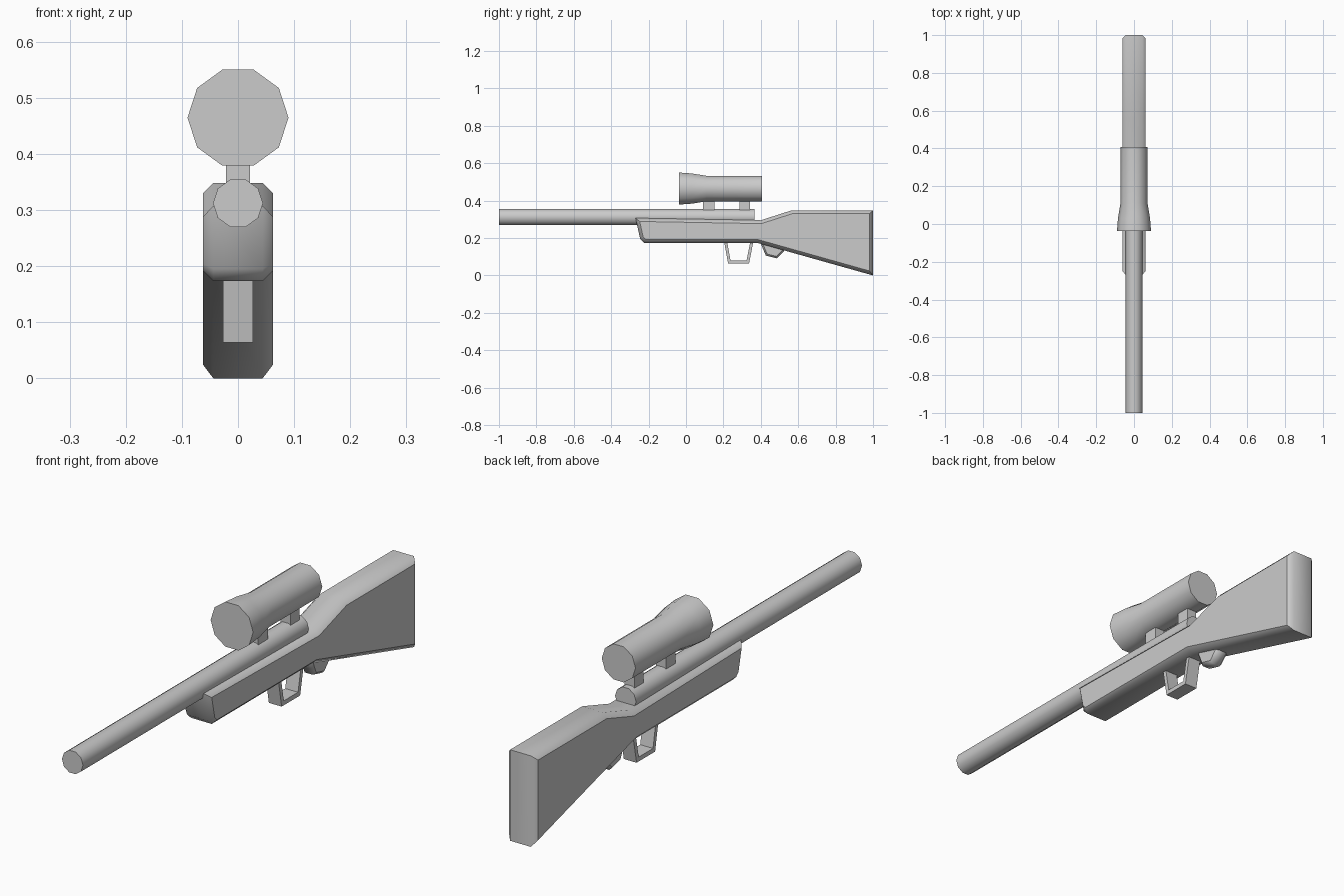
import bpy, bmesh
from math import cos, sin, tau, radians

if "Cube" in bpy.data.objects:
    bpy.data.objects.remove(bpy.data.objects["Cube"])


def finish(name, bm, smooth_angle=50, sharp_sides=False):
    """Turn a bmesh into an object, smooth across shallow edges only."""
    bmesh.ops.recalc_face_normals(bm, faces=bm.faces)
    for f in bm.faces:
        f.smooth = True
    for e in bm.edges:
        e.smooth = e.calc_face_angle(0) < radians(smooth_angle)
        if sharp_sides and any(abs(f.normal.x) > 0.99 for f in e.link_faces):
            e.smooth = False
    me = bpy.data.meshes.new(name)
    bm.to_mesh(me)
    bm.free()
    ob = bpy.data.objects.new(name, me)
    bpy.context.collection.objects.link(ob)
    return ob


def side_prism(name, profile, half_width, chamfer=0.0):
    """Extrude a (y, z) profile across x and chamfer both side outlines."""
    bm = bmesh.new()
    side = bm.faces.new([bm.verts.new((-half_width, y, z)) for y, z in profile])
    ext = bmesh.ops.extrude_face_region(bm, geom=[side], use_keep_orig=True)
    moved = [g for g in ext["geom"] if isinstance(g, bmesh.types.BMVert)]
    bmesh.ops.translate(bm, verts=moved, vec=(2 * half_width, 0, 0))
    bmesh.ops.recalc_face_normals(bm, faces=bm.faces)
    if chamfer:
        rim = [e for e in bm.edges
               if abs(e.verts[0].co.x - e.verts[1].co.x) < 1e-5]
        bmesh.ops.bevel(bm, geom=rim, offset=chamfer, offset_type='OFFSET',
                        segments=1, profile=0.5, affect='EDGES')
    return finish(name, bm, sharp_sides=True)


def tube(name, rings, z, sides=10):
    """Turned solid along y from (y, radius) rings."""
    bm = bmesh.new()
    loops = [[bm.verts.new((r * cos(tau * i / sides), y, z + r * sin(tau * i / sides)))
              for i in range(sides)] for y, r in rings]
    for a, b in zip(loops, loops[1:]):
        for i in range(sides):
            j = (i + 1) % sides
            bm.faces.new((a[i], a[j], b[j], b[i]))
    bm.faces.new(loops[0])
    bm.faces.new(loops[-1])
    return finish(name, bm)


# Stock and forearm
side_prism("stock", [(-0.27, 0.307), (-0.245, 0.195), (-0.222, 0.173),
                     (0.385, 0.173), (1.0, 0.0), (1.0, 0.348),
                     (0.565, 0.348), (0.40, 0.295)], 0.062, 0.018)

# Barrel
tube("barrel", [(-1.0, 0.0445), (0.365, 0.0445)], 0.312)

# Scope with flared front
tube("scope", [(-0.037, 0.09), (0.03, 0.085), (0.11, 0.0715), (0.407, 0.0715)], 0.4645)

# Scope mounts
for label, y0, y1 in (("front", 0.092, 0.152), ("rear", 0.287, 0.341)):
    side_prism(f"scope_mount_{label}",
               [(y0, 0.33), (y1, 0.33), (y1, 0.42), (y0, 0.42)], 0.021)

# Trigger guard: open U band running up into the stock
side_prism("trigger_guard", [(0.203, 0.185), (0.225, 0.064), (0.337, 0.064),
                             (0.361, 0.185), (0.345, 0.185), (0.324, 0.081),
                             (0.238, 0.081), (0.219, 0.185)], 0.027)

# Grip nub under the wrist of the stock
side_prism("grip", [(0.395, 0.19), (0.406, 0.155), (0.427, 0.106),
                    (0.487, 0.091), (0.524, 0.13), (0.53, 0.17)], 0.027, 0.01)
